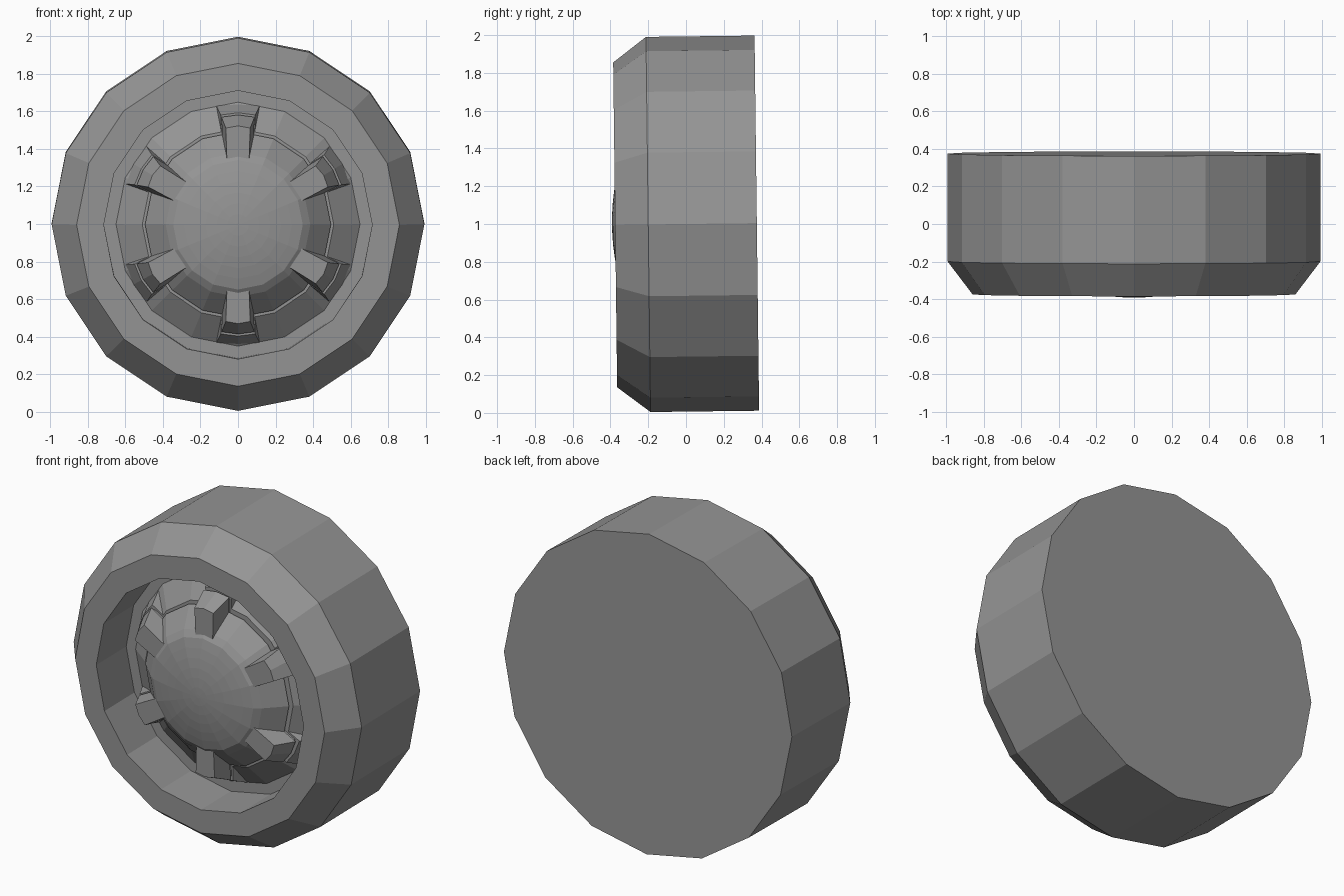
import bpy, bmesh, math
from mathutils import Matrix, Vector

cube = bpy.data.objects.get("Cube")
if cube:
    bpy.data.objects.remove(cube)

SIDES = 16
RIBS = 6

grey = bpy.data.materials.new("grey")
grey.use_nodes = True
colour = (0.3, 0.3, 0.3, 1)
grey.diffuse_color = colour
grey.node_tree.nodes["Principled BSDF"].inputs["Base Color"].default_value = colour

# The wheel stands on the ground with a slight lean
LEAN = Matrix.Translation((0, 0, 1)) @ Matrix.Rotation(math.radians(0.7), 4, 'X')


def finish(name, bm):
    bmesh.ops.recalc_face_normals(bm, faces=bm.faces)
    mesh = bpy.data.meshes.new(name)
    bm.to_mesh(mesh)
    bm.free()
    mesh.materials.append(grey)
    obj = bpy.data.objects.new(name, mesh)
    obj.matrix_world = LEAN
    bpy.context.collection.objects.link(obj)


def bridge(bm, loop_a, loop_b):
    n = len(loop_a)
    for i in range(n):
        j = (i + 1) % n
        bm.faces.new((loop_a[i], loop_a[j], loop_b[j], loop_b[i]))


def lathe(name, profile):
    """Turn (radius, y) points round the axle and close both ends."""
    bm = bmesh.new()
    rings = []
    for r, y in profile:
        angles = [math.tau * i / SIDES for i in range(SIDES)]
        rings.append([bm.verts.new((r * math.cos(a), y, r * math.sin(a))) for a in angles])
    for a, b in zip(rings, rings[1:]):
        bridge(bm, a, b)
    bm.faces.new(rings[0])
    bm.faces.new(rings[-1])
    finish(name, bm)


# Tyre with chamfered shoulder, flat sidewall and deep recess
lathe("tyre", [(0.993, 0.375), (0.993, -0.2), (0.86, -0.375),
               (0.715, -0.375), (0.715, -0.08)])

# Sloping hub with a narrow groove
lathe("hub", [(0.65, -0.08), (0.51, -0.185), (0.475, -0.185), (0.475, -0.2),
              (0.495, -0.205), (0.385, -0.315), (0.3, -0.315)])

# Shallow domed cap
dome = [(0.385, -0.315), (0.345, -0.342)]
for i in range(1, 6):
    r = 0.345 * (1 - i / 6)
    dome.append((r, -0.392 + 0.05 * (r / 0.345) ** 2))
dome.append((0.01, -0.392))
lathe("hub_cap", dome)

# Flared ribs: each level is (y, outer radius, half width)
levels = [(-0.08, 0.63, 0.115), (-0.185, 0.583, 0.092), (-0.185, 0.555, 0.08),
          (-0.2, 0.555, 0.08), (-0.205, 0.572, 0.088), (-0.33, 0.515, 0.065)]
for k in range(RIBS):
    turn = Matrix.Rotation(math.tau * k / RIBS, 4, 'Y')
    bm = bmesh.new()
    loops = []
    for y, r, w in levels:
        outline = [(-w * 0.9, 0.33), (-w, r), (0, r + 0.012), (w, r), (w * 0.9, 0.33)]
        loops.append([bm.verts.new(turn @ Vector((x, y, z))) for x, z in outline])
    for a, b in zip(loops, loops[1:]):
        bridge(bm, a, b)
    bm.faces.new(loops[0])
    bm.faces.new(loops[-1])
    finish(f"rib_{k + 1}", bm)
